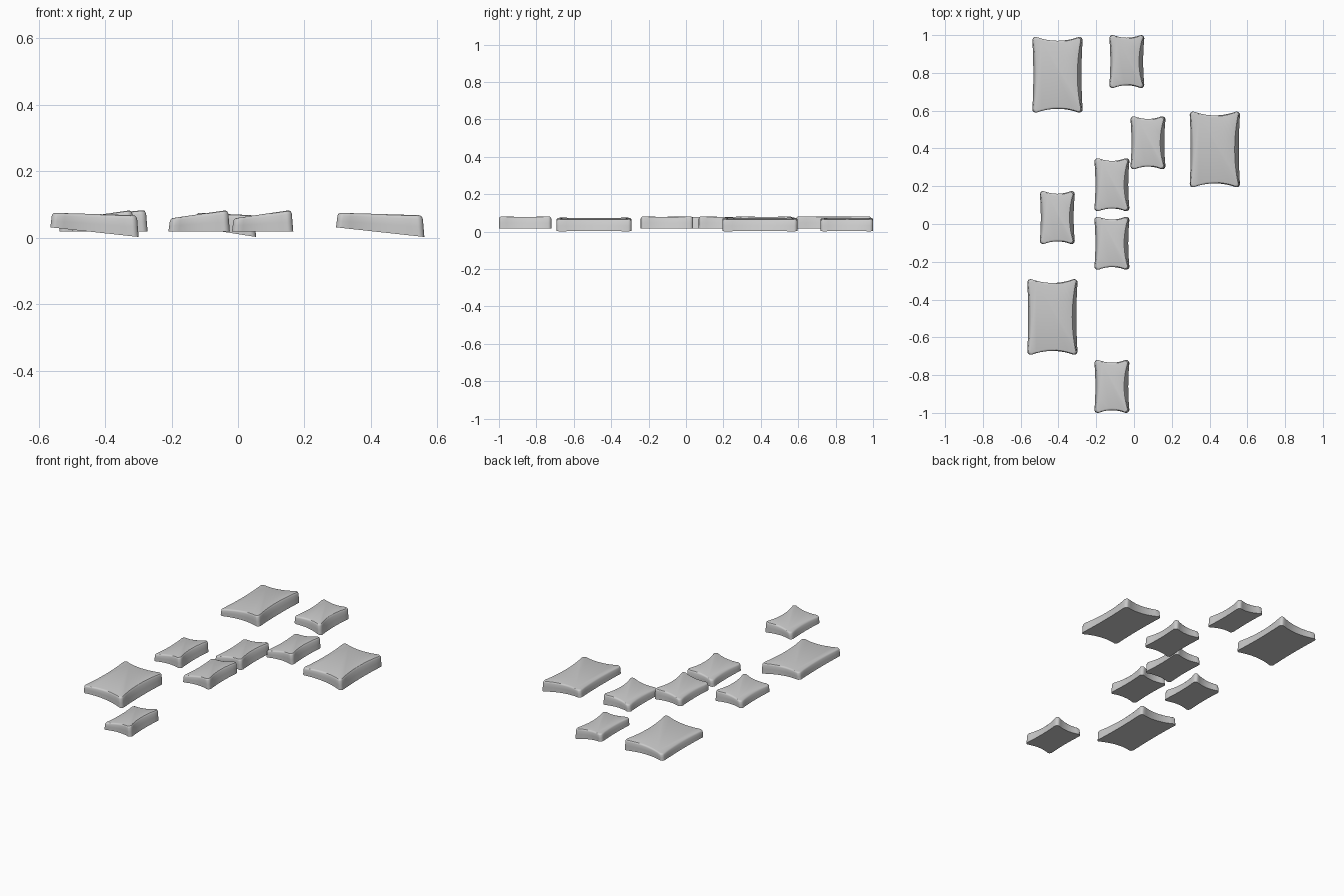
import bpy, bmesh, math

if "Cube" in bpy.data.objects:
    bpy.data.objects.remove(bpy.data.objects["Cube"])

ARC, SIDE = 5, 10


def outline(w, l, r, left, right, end):
    """Rounded rectangle with inward-bowed sides (half sizes w, l)."""
    pts = []
    corners = [(1, 1, 0), (-1, 1, 90), (-1, -1, 180), (1, -1, 270)]
    for i, (sx, sy, a0) in enumerate(corners):
        for k in range(ARC + 1):
            a = math.radians(a0 + 90 * k / ARC)
            pts.append((sx * (w - r) + r * math.cos(a), sy * (l - r) + r * math.sin(a)))
        for k in range(1, SIDE):
            u = 1 - 2 * k / SIDE
            bow = 1 - u * u
            pts.append([(u * (w - r), l - end * bow),
                        (-w + left * bow, u * (l - r)),
                        (-u * (w - r), -l + end * bow),
                        (w - right * bow, -u * (l - r))][i])
    return pts


def slab(name, cx, cy, w, l, bottom, top):
    """Loft a wedge slab; bottom and top are (left, right) heights."""
    bm = bmesh.new()
    rings = []
    end = 0.05 * l * 2
    # height fraction, draft in x, inset of the softened rim
    for f, draft, inset in [(0, 0, 0), (0.45, 0.5, 0), (0.82, 0.9, 0),
                            (0.91, 1, 0.002), (0.97, 1, 0.005), (1, 1, 0.011)]:
        pts = outline(w - 0.005 * draft - inset, l - inset, 0.017 - inset * 0.5,
                      0.005 + 0.005 * draft, 0.006 + 0.012 * draft, end)
        ring = []
        for x, y in pts:
            t = (x + w) / (2 * w)
            zb = bottom[0] + (bottom[1] - bottom[0]) * t
            zt = top[0] + (top[1] - top[0]) * t
            ring.append(bm.verts.new((x, y, zb + (zt - zb) * f)))
        rings.append(ring)
    n = len(rings[0])
    for a, b in zip(rings, rings[1:]):
        for i in range(n):
            j = (i + 1) % n
            bm.faces.new((a[i], a[j], b[j], b[i]))
    bm.faces.new(rings[0][::-1])
    bm.faces.new(rings[-1])
    mesh = bpy.data.meshes.new(name)
    bm.to_mesh(mesh)
    bm.free()
    ob = bpy.data.objects.new(name, mesh)
    ob.location = (cx, cy, 0)
    bpy.context.collection.objects.link(ob)
    bpy.ops.object.select_all(action='DESELECT')
    ob.select_set(True)
    bpy.context.view_layer.objects.active = ob
    bpy.ops.object.shade_smooth_by_angle(angle=math.radians(32))


# Two tilts: flat base with rising top, and sloping base with nearly level top
RISING = ((0.018, 0.018), (0.057, 0.084))
SLOPING = ((0.031, 0.002), (0.075, 0.067))
LARGE, SMALL = (0.133, 0.2), (0.0925, 0.14)

# Large slabs
for i, (x, y, tilt) in enumerate([(-0.405, 0.79, RISING), (0.428, 0.395, SLOPING),
                                  (-0.432, -0.492, SLOPING)]):
    slab(f"large_slab_{i + 1}", x, y, *LARGE, *tilt)

# Small slabs
for i, (x, y, tilt) in enumerate([(-0.038, 0.86, SLOPING), (0.074, 0.43, RISING),
                                  (-0.117, 0.208, RISING), (-0.117, -0.102, RISING),
                                  (-0.406, 0.034, RISING), (-0.117, -0.86, RISING)]):
    slab(f"small_slab_{i + 1}", x, y, *SMALL, *tilt)
